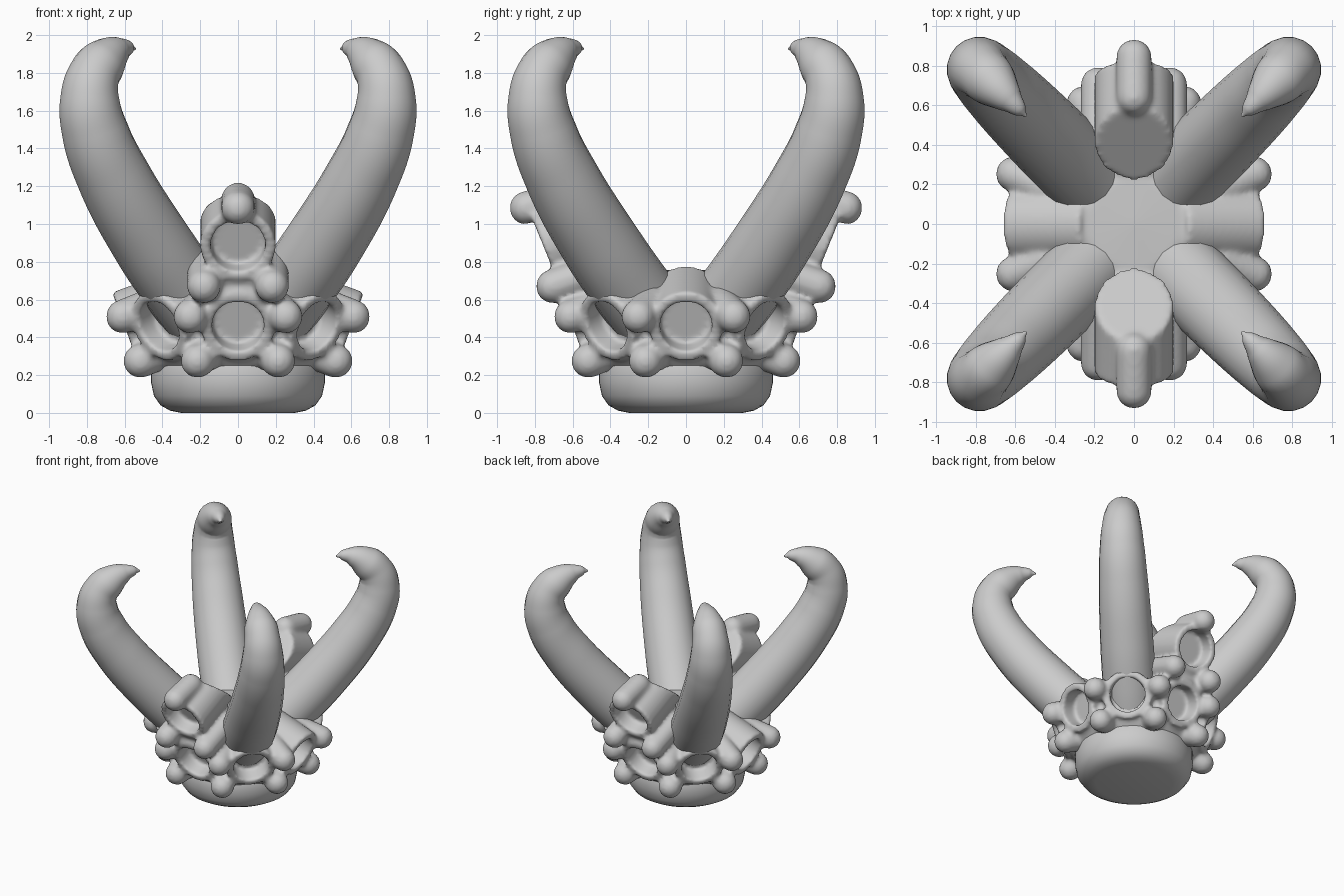
import bpy, bmesh
from math import pi, cos, sin, radians
from mathutils import Vector, Matrix

if "Cube" in bpy.data.objects:
    bpy.data.objects.remove(bpy.data.objects["Cube"])


def finish(bm, name):
    bmesh.ops.recalc_face_normals(bm, faces=bm.faces)
    me = bpy.data.meshes.new(name)
    bm.to_mesh(me)
    bm.free()
    ob = bpy.data.objects.new(name, me)
    bpy.context.collection.objects.link(ob)
    return ob


def shade(ob, angle):
    bpy.ops.object.select_all(action='DESELECT')
    ob.select_set(True)
    bpy.context.view_layer.objects.active = ob
    bpy.ops.object.shade_smooth_by_angle(angle=radians(angle))


def lathe(bm, profile, steps=64):
    vs = [bm.verts.new((r, 0, z)) for r, z in profile]
    es = [bm.edges.new(p) for p in zip(vs, vs[1:])]
    bmesh.ops.spin(bm, geom=vs + es, cent=(0, 0, 0), axis=(0, 0, 1),
                   angle=2 * pi, steps=steps, use_merge=True)
    bmesh.ops.remove_doubles(bm, verts=bm.verts, dist=0.0001)


def polar(a, r, z, side=0.0):
    # point at radius r along heading a, shifted sideways
    return Vector((r * cos(a) - side * sin(a), r * sin(a) + side * cos(a), z))


def rod(bm, p, q, r, r2=None):
    d = q - p
    m = Matrix.Translation((p + q) / 2) @ d.to_track_quat('Z', 'Y').to_matrix().to_4x4()
    return bmesh.ops.create_cone(bm, cap_ends=True, segments=40, radius1=r,
                                 radius2=r2 or r, depth=d.length, matrix=m)['verts']


def knob(bm, p, q, r):
    rod(bm, p, q, r)
    for c in (p, q):
        bmesh.ops.create_uvsphere(bm, u_segments=24, v_segments=16, radius=r,
                                  matrix=Matrix.Translation(c))


# rounded base
bm = bmesh.new()
lathe(bm, [(0, 0), (.30, 0), (.36, .012), (.41, .04), (.445, .09), (.46, .16),
           (.46, .25), (.42, .33), (0, .33)])
shade(finish(bm, "base"), 60)

# crown of eight sockets with knobs between them
solid, holes = bmesh.new(), bmesh.new()
lathe(solid, [(0, .22), (.43, .22), (.50, .29), (.57, .50), (.52, .60), (.38, .68),
              (.24, .75), (0, .76)])
T = radians(20)
for i in range(8):
    a = i * pi / 4
    along = polar(a, cos(T), -sin(T))
    face = polar(a, .60, .455)
    back = .42 if i % 2 == 0 else .25
    rod(solid, face - along * back, face, .195)
    rod(holes, face - along * .13, face + along * .2, .138)
    b = a + pi / 8
    out = polar(b, cos(T), -sin(T))
    for r, z in ((.66, .51), (.56, .275)):
        end = polar(b, r, z)
        knob(solid, end - out * .2, end, .09)

# raised sockets at the front and back
T = radians(22)
for a in (-pi / 2, pi / 2):
    along, up = polar(a, cos(T), -sin(T)), polar(a, sin(T), cos(T))
    face = polar(a, .755, .88)
    rear = face - along * .38
    for v in rod(solid, rear, face, .2):
        if (v.co - rear).dot(along) < .1:
            v.co += along * (v.co - rear).dot(up) * .6
    rod(solid, polar(a, .33, .82), polar(a, .67, .73), .17)
    rod(holes, face - along * .12, face + along * .2, .145)
    knob(solid, polar(a, .64, 1.13), polar(a, .845, 1.085), .09)
    for s in (-.18, .18):
        knob(solid, polar(a, .42, .77, s), polar(a, .705, .67, s), .09)

crown = finish(solid, "socket_crown")
cutter = finish(holes, "socket_holes")
cutter.hide_render = True
bpy.context.view_layer.objects.active = crown


def blend():
    m = crown.modifiers.new("blend", 'REMESH')
    m.mode, m.voxel_size = 'VOXEL', .014


blend()
cut = crown.modifiers.new("cut", 'BOOLEAN')
cut.operation, cut.solver, cut.object = 'DIFFERENCE', 'EXACT', cutter
blend()
soft = crown.modifiers.new("soften", 'SMOOTH')
soft.factor, soft.iterations = .5, 7
for m in list(crown.modifiers):
    bpy.ops.object.modifier_apply(modifier=m.name)
bpy.data.objects.remove(cutter)
shade(crown, 60)

# four curved horns on the diagonals: (x, z, radius)
path = [(.17, .50, .21), (.30, .67, .21), (.47, .92, .208), (.655, 1.24, .195),
        (.755, 1.48, .178), (.785, 1.65, .16), (.765, 1.78, .14), (.705, 1.865, .122),
        (.63, 1.92, .073), (.575, 1.932, .035), (.545, 1.927, .006)]
for i in range(4):
    a = pi / 4 + i * pi / 2
    cu = bpy.data.curves.new("horn", 'CURVE')
    cu.dimensions = '3D'
    cu.bevel_depth, cu.bevel_resolution, cu.resolution_u = 1.0, 8, 8
    cu.use_fill_caps = True
    sp = cu.splines.new('BEZIER')
    sp.radius_interpolation = 'CARDINAL'
    sp.bezier_points.add(len(path) - 1)
    for bp, (x, z, r) in zip(sp.bezier_points, path):
        bp.co, bp.radius = polar(a, x * 2 ** .5, z), r
        bp.handle_left_type = bp.handle_right_type = 'AUTO'
    ob = bpy.data.objects.new("horn_%d" % (i + 1), cu)
    bpy.context.collection.objects.link(ob)
    bpy.ops.object.select_all(action='DESELECT')
    ob.select_set(True)
    bpy.context.view_layer.objects.active = ob
    bpy.ops.object.convert(target='MESH')
    shade(bpy.context.object, 60)
